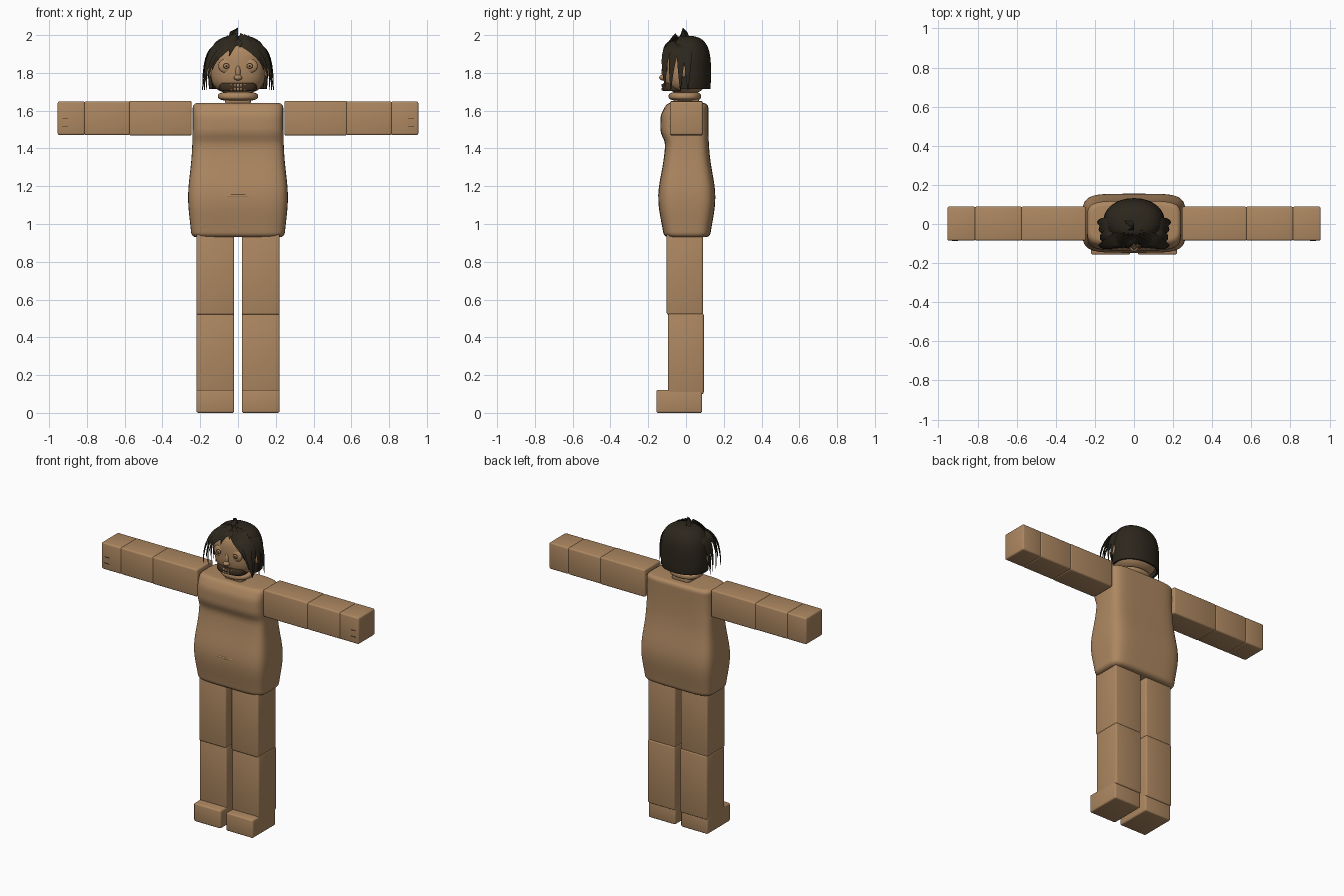
import bpy, bmesh, math
from mathutils import Vector

if "Cube" in bpy.data.objects:
    bpy.data.objects.remove(bpy.data.objects["Cube"])

SIDES = (("left", 1), ("right", -1))


def material(name, *colour):
    mat = bpy.data.materials.new(name)
    mat.use_nodes = True
    mat.diffuse_color = (*colour, 1)
    shader = mat.node_tree.nodes["Principled BSDF"]
    shader.inputs["Base Color"].default_value = (*colour, 1)
    shader.inputs["Roughness"].default_value = 0.8
    return mat


skin = material("tan skin", 0.42, 0.245, 0.12)
hair = material("black brown hair", 0.026, 0.02, 0.012)
dark = material("dark brown", 0.05, 0.03, 0.015)


def finish(name, bm, mat):
    bmesh.ops.recalc_face_normals(bm, faces=bm.faces)
    mesh = bpy.data.meshes.new(name)
    bm.to_mesh(mesh)
    bm.free()
    mesh.materials.append(mat)
    part = bpy.data.objects.new(name, mesh)
    bpy.context.collection.objects.link(part)
    bpy.ops.object.select_all(action="DESELECT")
    part.select_set(True)
    bpy.context.view_layer.objects.active = part
    bpy.ops.object.shade_smooth_by_angle(angle=math.radians(50))
    return part


def box(name, centre, size, mat=skin, bevel=0.01):
    bm = bmesh.new()
    bmesh.ops.create_cube(bm, size=1)
    for vert in bm.verts:
        vert.co = Vector(centre) + vert.co * Vector(size)
    bmesh.ops.bevel(bm, geom=bm.edges[:], offset=bevel, segments=3,
                    profile=0.5, affect="EDGES")
    finish(name, bm, mat)


def ball(name, centre, radii, mat=skin):
    bm = bmesh.new()
    bmesh.ops.create_uvsphere(bm, u_segments=20, v_segments=12, radius=1)
    for vert in bm.verts:
        vert.co = Vector(centre) + vert.co * Vector(radii)
    finish(name, bm, mat)


def bridge(bm, rings):
    for low, high in zip(rings, rings[1:]):
        for i in range(len(low)):
            bm.faces.new((low[i - 1], low[i], high[i], high[i - 1]))
    bm.faces.new(rings[0])
    bm.faces.new(rings[-1])


def squared(value, power):
    return math.copysign(abs(value) ** (2 / power), value)


def loft(bottom, top, outline, power, steps=24, sides=56):
    """Stack rings; outline(z) gives half width, front depth, back depth."""
    bm = bmesh.new()
    rings = []
    for step in range(steps + 1):
        z = bottom + (top - bottom) * (1 - math.cos(math.pi * step / steps)) / 2
        width, front, back = outline(z)
        ring = []
        for i in range(sides):
            turn = math.tau * i / sides
            x = width * squared(math.cos(turn), power)
            y = (front + back) / 2 * squared(math.sin(turn), power)
            ring.append(bm.verts.new((x, y + (back - front) / 2, z)))
        rings.append(ring)
    bridge(bm, rings)
    return bm


def egg(middle, height, *sizes):
    """Outline that swells at the middle and closes at both ends."""
    def outline(z):
        t = abs(z - middle) / height
        scale = max(1 - t ** 3, 0.001) ** (1 / 3)
        return [size * scale for size in sizes]
    return outline


def lock(name, start, bend, tip, width):
    """Tapered lock of hair with a diamond section along a bent path."""
    bm = bmesh.new()
    start, bend, tip = Vector(start), Vector(bend), Vector(tip)
    rings, steps = [], 8
    for step in range(steps + 1):
        t = step / steps
        point = start.lerp(bend, t).lerp(bend.lerp(tip, t), t)
        along = (bend - start).lerp(tip - bend, t).normalized()
        out = Vector((point.x, point.y, 0)).normalized()
        across = along.cross(out).normalized() * (width * (1 - t * t) + 0.002)
        out *= width * (1 - t) / 3 + 0.002
        rings.append([bm.verts.new(point + offset)
                      for offset in (across, out, -across, -out)])
    bridge(bm, rings)
    finish(name, bm, hair)


# Torso: belly swell, chest shelf and rounded rims
torso_bottom, torso_top, rim = 0.93, 1.64, 0.025


def bump(z, centre, spread, power=2):
    return math.exp(-abs((z - centre) / spread) ** power)


def torso_outline(z):
    gap = max(rim - min(z - torso_bottom, torso_top - z), 0)
    inset = rim - math.sqrt(max(rim * rim - gap * gap, 0))
    belly = bump(z, 1.14, 0.18)
    chest = bump(z, 1.53, 0.08, 4)
    return (0.24 + 0.024 * belly - inset,
            0.107 + 0.04 * belly + 0.028 * chest - inset,
            0.118 + 0.037 * belly - inset)


finish("torso", loft(torso_bottom, torso_top, torso_outline, 5, steps=48), skin)
ball("belly_fold", (0, -0.141, 1.15), (0.1, 0.008, 0.008))

# Arms, legs and finger creases on both sides
arm_parts = (("upper_arm", 0.245, 0.578, 0.183), ("forearm", 0.572, 0.815, 0.179),
             ("hand", 0.81, 0.955, 0.178))
leg_parts = (("thigh", 0.52, 0.96, -0.102, 0.09), ("shin", 0.1, 0.527, -0.095, 0.094),
             ("foot", 0, 0.122, -0.157, 0.086))
for side, s in SIDES:
    for part, inner, outer, height in arm_parts:
        box(f"{side}_{part}", (s * (inner + outer) / 2, 0.002, 1.56),
            (outer - inner, 0.174, height))
    for part, bottom, top, front, back in leg_parts:
        box(f"{side}_{part}", (s * 0.12, (front + back) / 2, (bottom + top) / 2),
            (0.2, back - front, top - bottom))
    for row in range(2):
        box(f"{side}_finger_crease", (s * 0.915, -0.085, 1.515 + row * 0.042),
            (0.032, 0.004, 0.004), dark, 0.001)

# Neck, jaw and head
box("neck", (0, 0.005, 1.65), (0.136, 0.13, 0.06), bevel=0.025)
finish("jaw", loft(1.652, 1.7, egg(1.676, 0.025, 0.106, 0.092, 0.08), 2.3), skin)
finish("head", loft(1.693, 1.965, egg(1.83, 0.14, 0.147, 0.12, 0.118), 2.3), skin)

# Nose, eyes and ears
ball("nose_bridge", (0, -0.114, 1.805), (0.014, 0.016, 0.035))
ball("nose_tip", (0, -0.122, 1.775), (0.022, 0.02, 0.015))
eye_layers = (("eye_socket", 0.042, skin), ("eye_outline", 0.028, dark),
              ("eye", 0.023, skin), ("pupil", 0.011, dark))
for side, s in SIDES:
    for part, radius, mat in eye_layers:
        ball(f"{side}_{part}", (s * 0.062, -0.104, 1.837),
             (radius, 0.023 - radius / 5, radius * 0.9), mat)
    ball(side + "_ear", (s * 0.15, -0.015, 1.81), (0.018, 0.022, 0.036))

# Mouth with two rows of small teeth
finish("mouth", loft(1.703, 1.746, egg(1.725, 0.04, 0.1, 0.126, 0.02), 2.6, steps=6), dark)
for column in range(-5, 6):
    x = column * 0.017
    for row, z in (("lower", 1.714), ("upper", 1.734)):
        box(row + "_tooth", (x, 6 * x * x - 0.118, z), (0.012, 0.022, 0.014), bevel=0.002)

# Hair shell, open over the face and underneath
hair_bottom = 1.715
bm = loft(hair_bottom, 1.995, egg(1.8, 0.196, 0.157, 0.11, 0.132), 2.1)
opening = []
for face in bm.faces:
    centre = face.calc_center_median()
    over_face = centre.z < 1.9 and centre.y < -0.035
    if over_face or centre.z < hair_bottom + 0.0001:
        opening.append(face)
bmesh.ops.delete(bm, geom=opening, context="FACES")
shell = finish("hair_shell", bm, hair)
shell.modifiers.new("thickness", "SOLIDIFY").thickness = 0.012

# Fringe swept from a centre parting, and locks hanging beside the ears
for side, s in SIDES:
    for i in range(4):
        lock(side + "_fringe", (s * i * 0.02, -0.055, 1.98 - i * 0.005),
             (s * (0.07 + i * 0.032), -0.13, 1.95),
             (s * (0.115 + i * 0.022), -0.11, 1.86 - i * 0.045), 0.032)
    for y in (-0.08, -0.03, 0.01):
        lock(side + "_side_lock", (s * 0.11, y / 2, 1.945),
             (s * 0.185, y, 1.93), (s * (0.185 + y / 4), y, 1.71), 0.026)

# Raised tuft at the crown and a short strand by the parting
lock("crown_tuft", (0, 0.02, 1.985), (0, -0.055, 2.01), (0.01, -0.108, 1.935), 0.05)
lock("centre_strand", (-0.01, -0.06, 1.975), (-0.03, -0.125, 1.96), (-0.045, -0.118, 1.89), 0.022)
